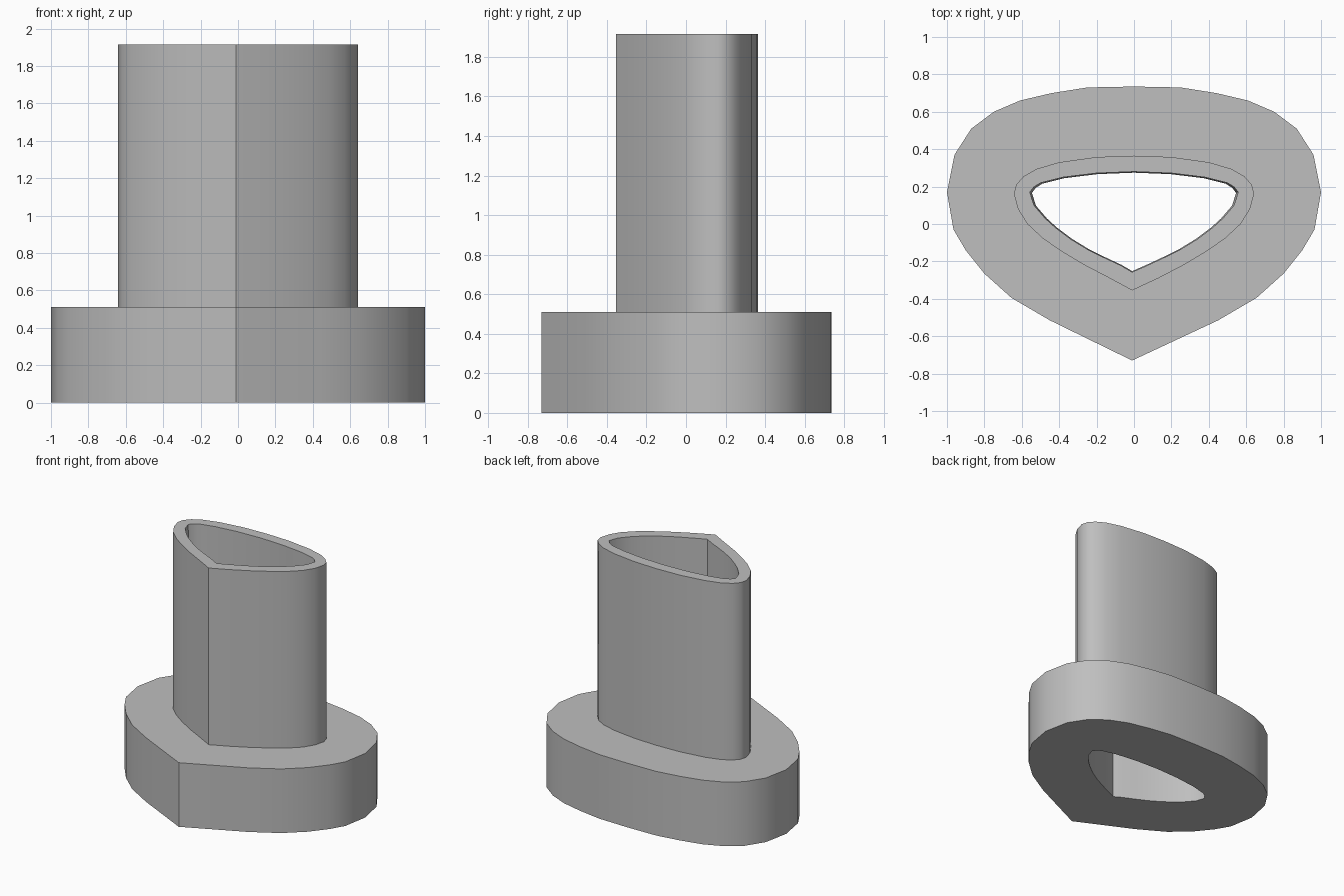
import bpy
import bmesh
from math import radians

default = bpy.data.objects.get("Cube")
if default:
    bpy.data.objects.remove(default, do_unlink=True)

# Half outlines, from the middle of the back round to the pointed front
FLANGE = [(0, .735), (.25, .73), (.44, .7), (.61, .66), (.75, .6), (.87, .51), (.96, .37),
          (1, .17), (.965, -.03), (.9, -.14), (.8, -.265), (.655, -.395), (.45, -.515), (-.01, -.73)]
TUBE = [(0, .365), (.2, .358), (.4, .33), (.52, .295), (.59, .255), (.63, .21), (.642, .16),
        (.62, .08), (.57, 0), (.49, -.075), (.39, -.145), (.27, -.217), (.13, -.29), (-.01, -.355)]
BORE = [(0, .28), (.2, .272), (.38, .25), (.5, .22), (.535, .198), (.557, .17), (.535, .1),
        (.475, .03), (.42, -.02), (.34, -.08), (.25, -.135), (.16, -.18), (.07, -.222), (-.01, -.257)]

FLANGE_TOP = .51
TUBE_TOP = 1.915


def ring(bm, half, z, scale=1.0):
    """Closed loop of vertices made by mirroring a half outline."""
    outline = half + [(-x, y) for x, y in reversed(half[1:-1])]
    return [bm.verts.new((x * scale, y * scale, z)) for x, y in outline]


def make_material(name, colour):
    mat = bpy.data.materials.new(name)
    mat.use_nodes = True
    mat.diffuse_color = colour
    mat.node_tree.nodes["Principled BSDF"].inputs["Base Color"].default_value = colour
    return mat


# Flange, tube and slightly tapered bore as one continuous closed skin
bm = bmesh.new()
rings = [
    ring(bm, BORE, 0, .98),
    ring(bm, FLANGE, 0),
    ring(bm, FLANGE, FLANGE_TOP),
    ring(bm, TUBE, FLANGE_TOP),
    ring(bm, TUBE, TUBE_TOP),
    ring(bm, BORE, TUBE_TOP),
]
count = len(rings[0])
for lower, upper in zip(rings, rings[1:] + rings[:1]):
    for i in range(count):
        j = (i + 1) % count
        bm.faces.new((lower[i], lower[j], upper[j], upper[i]))
bmesh.ops.recalc_face_normals(bm, faces=bm.faces)

mesh = bpy.data.meshes.new("flanged_tube")
bm.to_mesh(mesh)
bm.free()
mesh.materials.append(make_material("light grey", (.52, .52, .52, 1)))

tube = bpy.data.objects.new("flanged_tube", mesh)
bpy.context.collection.objects.link(tube)

# Smooth round walls, crisp rims and front edge
bpy.ops.object.select_all(action="DESELECT")
tube.select_set(True)
bpy.context.view_layer.objects.active = tube
bpy.ops.object.shade_smooth_by_angle(angle=radians(35))
